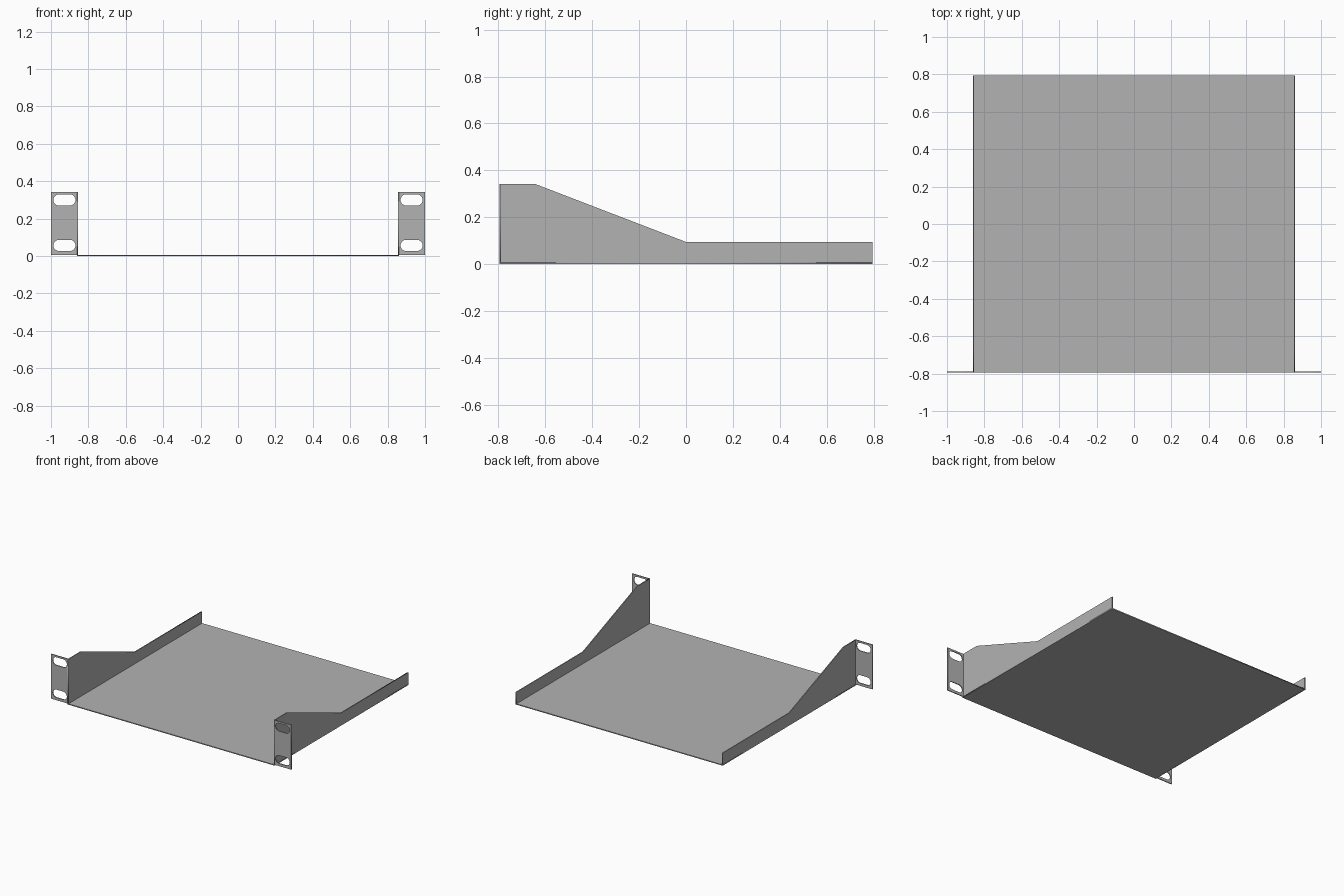
import bpy, math
from mathutils import Matrix

if "Cube" in bpy.data.objects:
    bpy.data.objects.remove(bpy.data.objects["Cube"], do_unlink=True)

T = 0.007                      # sheet thickness
HALF_W, HALF_D, H = 0.862, 0.795, 0.343

steel = bpy.data.materials.new("grey_steel")
steel.use_nodes = True
COLOUR = (0.45, 0.45, 0.45, 1)
steel.diffuse_color = COLOUR
steel.node_tree.nodes["Principled BSDF"].inputs["Base Color"].default_value = COLOUR


def sheet(name, loops, matrix):
    """Cut a flat sheet from an outline and optional hole loops, then place it."""
    curve = bpy.data.curves.new(name, "CURVE")
    curve.dimensions = "2D"
    curve.fill_mode = "BOTH"
    curve.extrude = T / 2
    for loop in loops:
        spline = curve.splines.new("POLY")
        spline.points.add(len(loop) - 1)
        for point, (u, v) in zip(spline.points, loop):
            point.co = (u, v, 0, 1)
        spline.use_cyclic_u = True
    temp = bpy.data.objects.new(name + "_profile", curve)
    bpy.context.collection.objects.link(temp)
    graph = bpy.context.evaluated_depsgraph_get()
    mesh = bpy.data.meshes.new_from_object(temp.evaluated_get(graph))
    bpy.data.objects.remove(temp, do_unlink=True)
    mesh.name = name
    mesh.transform(matrix)
    mesh.materials.clear()
    mesh.materials.append(steel)
    obj = bpy.data.objects.new(name, mesh)
    bpy.context.collection.objects.link(obj)
    return obj


def rect(u0, v0, u1, v1):
    return [(u0, v0), (u1, v0), (u1, v1), (u0, v1)]


def slot(cu, cv, half, r, steps=10):
    """Horizontal slot with round ends."""
    pts = []
    for end in (1, -1):
        for i in range(steps + 1):
            a = math.pi * (i / steps - 0.5) + (0 if end == 1 else math.pi)
            pts.append((cu + end * (half - r) + r * math.cos(a), cv + r * math.sin(a)))
    return pts


# Flat tray floor
sheet("tray_floor", [rect(-HALF_W, -HALF_D, HALF_W, HALF_D)],
      Matrix.Translation((0, 0, T / 2)))

# Tapered side walls and slotted mounting ears
wall = [(-HALF_D, 0), (HALF_D, 0), (HALF_D, 0.095), (0, 0.095),
        (-0.645, H), (-HALF_D, H)]
stand_x = Matrix(((0, 0, 1, 0), (1, 0, 0, 0), (0, 1, 0, 0), (0, 0, 0, 1)))
stand_y = Matrix.Rotation(math.pi / 2, 4, "X")
for side, s in (("left", 1), ("right", -1)):
    sheet(side + "_wall", [wall],
          Matrix.Translation((s * (HALF_W - T / 2), 0, 0)) @ stand_x)
    inner, outer = sorted((s * (HALF_W - T), s))
    holes = [slot(s * 0.928, z, 0.059, 0.03) for z in (0.057, 0.3)]
    sheet(side + "_mounting_ear", [rect(inner, T, outer, H)] + holes,
          Matrix.Translation((0, -HALF_D + T / 2, 0)) @ stand_y)
